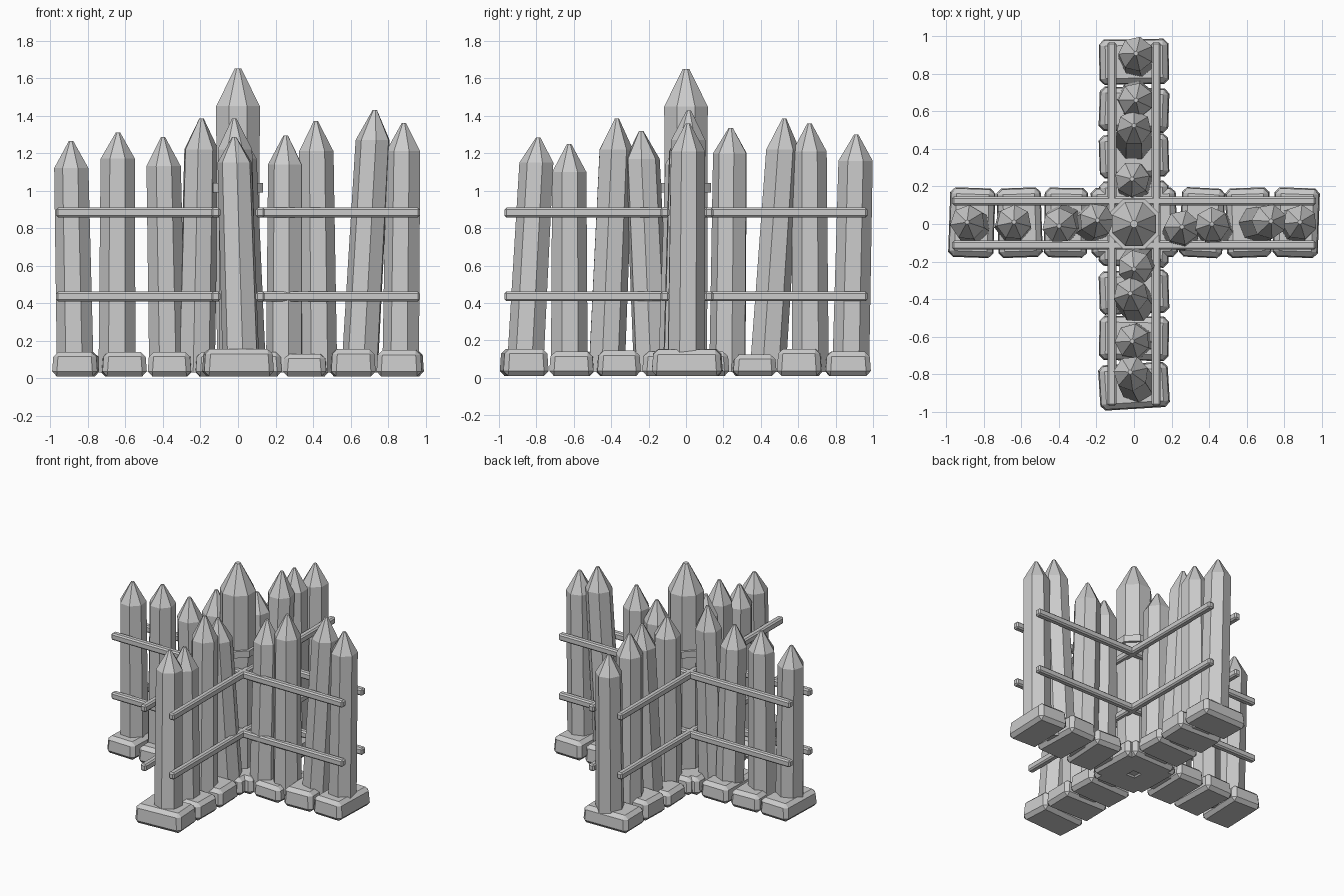
import bpy, bmesh, math, random
from mathutils import Matrix

if "Cube" in bpy.data.objects:
    bpy.data.objects.remove(bpy.data.objects["Cube"])
random.seed(4)


def finish(bm, name):
    bmesh.ops.recalc_face_normals(bm, faces=bm.faces)
    me = bpy.data.meshes.new(name)
    bm.to_mesh(me)
    bm.free()
    ob = bpy.data.objects.new(name, me)
    bpy.context.collection.objects.link(ob)
    return ob


def lofted(name, rings, sides, turn=0.0):
    """Stack of polygon rings (x, y, z, radius), capped at both ends."""
    bm = bmesh.new()
    loops = []
    for x, y, z, r in rings:
        loops.append([bm.verts.new((x + r * math.cos(turn + i * math.tau / sides),
                                    y + r * math.sin(turn + i * math.tau / sides), z))
                      for i in range(sides)])
    for a, b in zip(loops, loops[1:]):
        for i in range(sides):
            j = (i + 1) % sides
            bm.faces.new((a[i], a[j], b[j], b[i]))
    bm.faces.new(loops[0][::-1])
    bm.faces.new(loops[-1])
    return finish(bm, name)


def block(name, center, size, bevel, angle=0.0, taper=1.0):
    """Bevelled box, optionally narrower at the top."""
    bm = bmesh.new()
    bmesh.ops.create_cube(bm, size=1)
    for v in bm.verts:
        k = taper if v.co.z > 0 else 1.0
        dx = (1 - k) * size[1] / 2      # same inset on all four sides
        v.co.x = math.copysign(size[0] / 2 - dx, v.co.x)
        v.co.y = math.copysign(size[1] / 2 - dx, v.co.y)
        v.co.z *= size[2]
    bmesh.ops.bevel(bm, geom=bm.edges[:], offset=bevel, segments=1, affect='EDGES')
    bm.transform(Matrix.Translation(center) @ Matrix.Rotation(angle, 4, 'Z'))
    return finish(bm, name)


def stake(name, base, tip, shoulder, height):
    """Leaning seven-sided stake with a pointed top."""
    def at(z, r):
        t = z / height
        return (base[0] + (tip[0] - base[0]) * t, base[1] + (tip[1] - base[1]) * t, z, r)
    lofted(name, [at(0.03, 0.101), at(shoulder, 0.094), at(height, 0.012)],
           7, random.uniform(0, math.tau))


# Stakes: along-arm base and tip, across-arm base and tip, shoulder, height
x_stakes = [(-.865, -.89, -.01, .01, 1.12, 1.265), (-.645, -.64, 0, .01, 1.17, 1.31),
            (-.375, -.40, .01, -.01, 1.13, 1.285), (-.225, -.195, 0, .02, 1.22, 1.385),
            (.25, .255, -.05, -.015, 1.14, 1.295), (.43, .415, -.03, 0, 1.21, 1.37),
            (.65, .73, 0, .015, 1.27, 1.43), (.87, .885, 0, .01, 1.21, 1.36)]
y_stakes = [(-.86, -.79, .02, -.02, 1.15, 1.285), (-.625, -.625, 0, -.01, 1.10, 1.25),
            (-.43, -.37, .01, -.02, 1.22, 1.385), (-.18, -.24, .05, 0, 1.17, 1.32),
            (.225, .24, 0, -.01, 1.20, 1.335), (.43, .525, 0, 0, 1.22, 1.385),
            (.665, .66, .01, .01, 1.21, 1.36), (.88, .91, .02, .01, 1.16, 1.30)]
for i, (b, t, cb, ct, s, h) in enumerate(x_stakes):
    stake(f"side_stake_{i}", (b, cb), (t, ct), s, h)
for i, (b, t, cb, ct, s, h) in enumerate(y_stakes):
    stake(f"long_stake_{i}", (cb, b), (ct, t), s, h)

# Central post and its binding band
lofted("center_post", [(0, 0, .02, .122), (0, 0, 1.45, .126), (0, 0, 1.65, .02)],
       8, math.pi / 8)
lofted("post_band", [(0, 0, .99, .145), (0, 0, 1.04, .145)], 8, math.pi / 8)

# Foundation stones: position along the arm, length
spots = [(-.865, .245), (-.61, .24), (-.363, .235), (-.12, .22),
         (.12, .22), (.363, .235), (.61, .24), (.865, .245)]
x_heights = [.14, .14, .14, .14, .14, .13, .155, .15]
y_heights = [.155, .14, .145, .14, .14, .125, .155, .14]
x_turns = [-2, 2, -1, 1, 2, -3, 2, -2]
y_turns = [3.5, -1, 2, -2, 1, 2, -2, 1]
for i, (p, length) in enumerate(spots):
    h = x_heights[i] - .01
    block(f"side_stone_{i}", (p, .007, .01 + h / 2), (length, .375, h),
          .026, math.radians(x_turns[i]), .95)
    h = y_heights[i] - .01
    block(f"long_stone_{i}", (0, p, .01 + h / 2), (length, .375, h),
          .026, math.pi / 2 + math.radians(y_turns[i]), .95)

# Rails on both sides of each fence line
for level, z in (("lower", .435), ("upper", .883)):
    for side in (-1, 1):
        block(f"{level}_side_rail_{side}", (0, .005 + side * .118, z),
              (1.94, .048, .052), .01)
        block(f"{level}_long_rail_{side}", (side * .118, 0, z),
              (1.94, .048, .052), .01, math.pi / 2)
